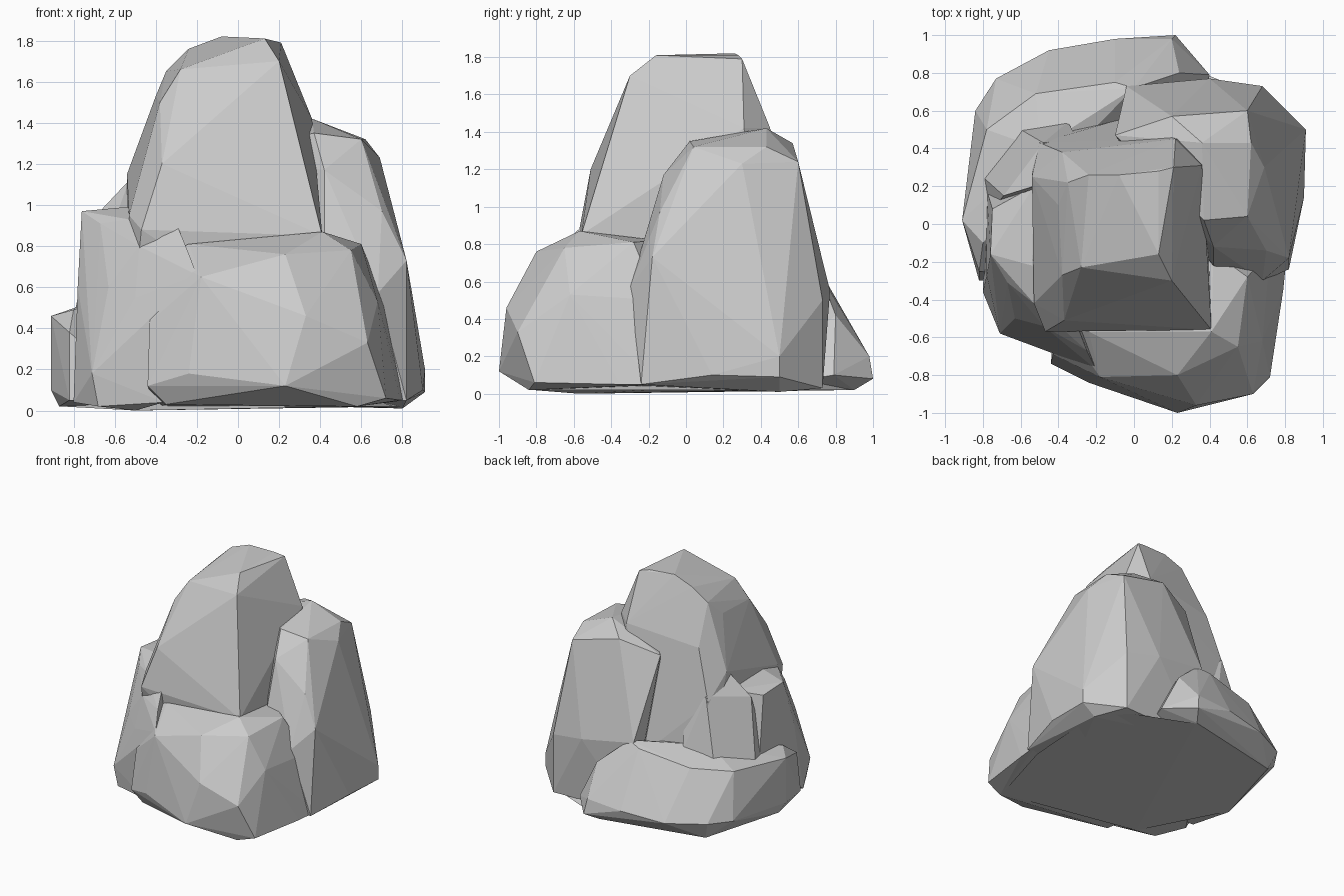
import bpy, bmesh


def hull(name, points):
    """Chiselled convex block wrapped round a few corner points."""
    bm = bmesh.new()
    for p in points:
        bm.verts.new(p)
    bmesh.ops.convex_hull(bm, input=bm.verts)
    loose = [v for v in bm.verts if not v.link_faces]
    bmesh.ops.delete(bm, geom=loose, context='VERTS')
    bmesh.ops.recalc_face_normals(bm, faces=bm.faces)
    me = bpy.data.meshes.new(name)
    bm.to_mesh(me)
    bm.free()
    ob = bpy.data.objects.new(name, me)
    bpy.context.collection.objects.link(ob)
    return ob


# Tall central peak
peak = hull("rock", [
    (-.08, .26, 1.82), (.13, .28, 1.81), (.21, .3, 1.79), (-.24, .26, 1.76),
    (-.35, .22, 1.65), (.13, -.16, 1.81), (.2, -.3, 1.7), (-.28, -.23, 1.66),
    (-.38, -.27, 1.5), (.36, .31, 1.42), (.22, .45, 1.42), (-.38, .38, 1.35),
    (-.4, .1, 1.53), (-.37, -.51, 1.2), (.29, -.38, 1.32),
    (.34, -.47, 1.05), (.41, -.56, .85), (-.47, -.57, .88), (-.53, -.42, .95),
    (-.54, .25, 1.15), (-.5, .43, .95), (-.53, .46, .5), (-.05, .56, .5),
    (.38, .45, .5), (-.53, -.4, .3), (.4, -.5, .3)])

# Shoulder on the right and back
shoulder = hull("right_shoulder", [
    (.37, .02, 1.35), (.6, .04, 1.32), (.36, .43, 1.42), (.62, .43, 1.32),
    (.2, .57, 1.34), (-.1, .47, 1.25), (.6, .6, 1.24), (.69, .3, 1.23),
    (.42, -.12, 1.17), (.7, -.14, .97), (.42, -.22, .84), (.82, -.18, .73),
    (.68, -.3, .57), (-.04, .73, .62), (.4, .77, .55), (.68, .73, .5),
    (.9, .14, .1), (.91, .5, .2), (.91, .5, .09), (.82, -.24, .05),
    (.68, .73, .03), (.8, .5, .01), (0, .7, .03), (.4, -.24, .03)])

# Broad ledge at the front
front = hull("front_ledge", [
    (-.24, -.57, .81), (.41, -.57, .87), (.6, -.28, .81), (.42, -.15, .82),
    (.55, -.65, .78), (.23, -.8, .76), (-.18, -.81, .65), (-.36, -.55, .76),
    (-.43, -.69, .43), (-.44, -.74, .12), (-.24, -.84, .18), (.04, -.88, .25),
    (.33, -.96, .46), (.23, -1, .12), (.63, -.9, .33), (.72, -.81, .06),
    (.68, -.62, .53), (.79, -.35, .05), (.81, -.15, .05), (-.35, -.72, .03),
    (.58, -.84, .02), (.72, -.15, .5), (-.4, -.2, .01)])

# Buttress at the front left, leaning onto the peak
left = hull("left_buttress", [
    (-.76, -.16, .97), (-.75, .08, .95), (-.54, -.22, .99), (-.53, .2, .98),
    (-.67, -.31, .91), (-.53, -.42, .93), (-.48, -.54, .8), (-.63, -.5, .6),
    (-.78, -.27, .6), (-.8, -.36, .04), (-.71, -.58, .18), (-.68, -.57, .02),
    (-.5, -.61, .55), (-.36, -.68, .04), (-.5, -.57, 0), (-.78, .18, .4),
    (-.3, -.54, .91), (-.25, -.67, .79), (-.2, -.77, .66), (-.4, .2, .03)])

# Low skirt round the left and back
skirt = hull("back_skirt", [
    (.22, 1, .08), (.2, .98, .2), (.1, .89, .33), (-.1, .98, .18),
    (-.45, .92, .15), (-.73, .77, .16), (-.84, .6, .15), (-.78, .5, .5),
    (-.52, .69, .53), (-.1, .75, .6), (0, .72, .63), (.4, .79, .1),
    (.24, .8, .42), (-.91, .02, .1), (-.91, .02, .46), (-.8, -.1, .49),
    (-.82, -.25, .38), (-.82, -.3, .05), (-.87, .05, .02), (-.68, .72, .02),
    (.15, .9, .02), (.3, .3, .02), (-.4, -.3, .02), (-.5, .4, .6)])

# Sloping back-left wall rising above the skirt
slab = hull("back_left_slab", [
    (-.48, .43, 1.0), (-.53, .2, 1.12), (-.69, .15, .95), (-.79, .24, .5),
    (-.6, .5, .52), (-.35, .54, .57), (-.3, .45, .8), (-.77, .05, .45),
    (-.3, .2, .3)])

# Flat sole closing the underside
sole = hull("sole", [
    (-.5, -.57, 0), (.58, -.82, .02), (.76, -.2, .02), (.8, .5, .02),
    (.6, .7, .02), (.15, .89, .02), (-.67, .7, .02), (-.86, .05, .02),
    (-.1, .1, .3)])

# Fuse all the blocks into one boulder
parts = [shoulder, front, left, skirt, slab, sole]
for part in parts:
    mod = peak.modifiers.new(part.name, 'BOOLEAN')
    mod.operation = 'UNION'
    mod.solver = 'EXACT'
    mod.object = part
bpy.context.view_layer.update()
deps = bpy.context.evaluated_depsgraph_get()
fused = bpy.data.meshes.new_from_object(peak.evaluated_get(deps))
peak.modifiers.clear()
peak.data = fused
for part in parts:
    bpy.data.objects.remove(part)
